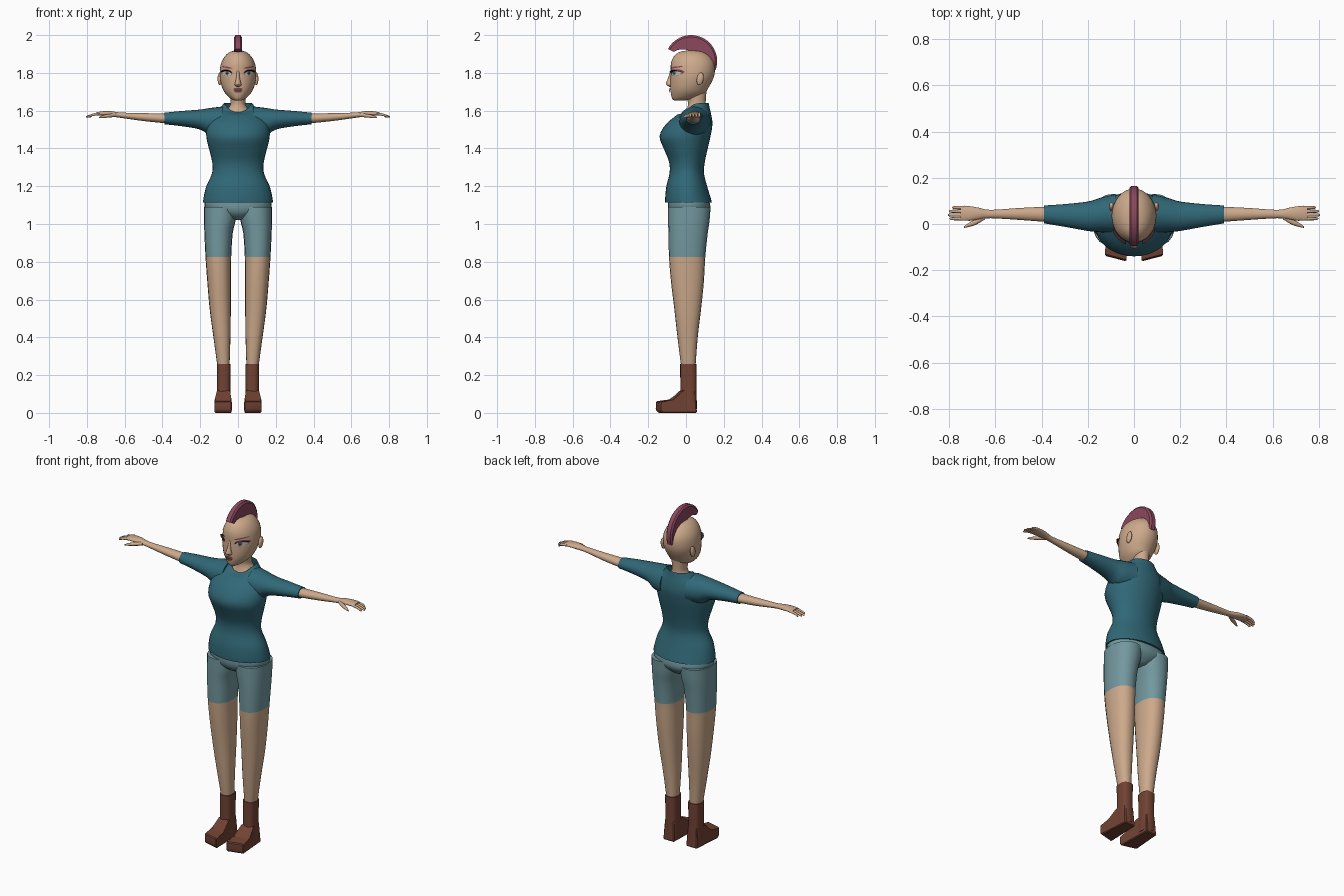
import bpy, bmesh, math
from mathutils import Vector, Matrix
from mathutils.bvhtree import BVHTree

cube = bpy.data.objects.get("Cube")
if cube:
    bpy.data.objects.remove(cube, do_unlink=True)


def material(name, rgb):
    m = bpy.data.materials.new(name)
    m.use_nodes = True
    color = (*rgb, 1)
    m.diffuse_color = color
    m.node_tree.nodes["Principled BSDF"].inputs["Base Color"].default_value = color
    return m


SKIN = material("skin", (0.61, 0.40, 0.26))
TEAL = material("teal shirt", (0.030, 0.138, 0.185))
DENIM = material("pale blue shorts", (0.17, 0.315, 0.345))
LEATHER = material("brown leather", (0.165, 0.055, 0.033))
HAIR = material("rose hair", (0.26, 0.065, 0.11))
LIP = material("lip", (0.20, 0.06, 0.065))
DARK = material("dark lash", (0.04, 0.02, 0.03))
WHITE = material("eye white", (0.55, 0.55, 0.55))
IRIS = material("blue grey iris", (0.09, 0.15, 0.19))


def finish(name, bm, mats, mirror=False, angle=50):
    bmesh.ops.recalc_face_normals(bm, faces=bm.faces)
    mesh = bpy.data.meshes.new(name)
    bm.to_mesh(mesh)
    bm.free()
    for m in mats:
        mesh.materials.append(m)
    mesh.shade_smooth()
    mesh.set_sharp_from_angle(angle=math.radians(angle))
    obj = bpy.data.objects.new(name, mesh)
    bpy.context.collection.objects.link(obj)
    if mirror:
        obj.modifiers.new("Mirror", "MIRROR").use_axis[0] = True
    return obj


def smooth_rows(rows, steps):
    """Pass a smooth curve through the cross-section rows."""
    out = []
    for i in range(len(rows) - 1):
        a, b, c, d = (rows[max(0, min(len(rows) - 1, i + k))] for k in (-1, 0, 1, 2))
        for s in range(steps):
            t = s / steps
            out.append([q + 0.5 * t * (r - p + t * (2*p - 5*q + 4*r - w + t * (3*(q - r) + w - p)))
                        for p, q, r, w in zip(a, b, c, d)])
    return out + [list(rows[-1])]


def loft(name, mats, axis, rows, steps=3, n=24, power=1.0, top=True,
         mirror=False, rule=None, shape=None):
    """Skin rows of (position, u_min, u_max, v_min, v_max) along an axis."""
    bm = bmesh.new()
    rings = []
    for t, u0, u1, v0, v1 in smooth_rows(rows, steps):
        ring = []
        for k in range(n):
            a = math.tau * k / n
            c, s = math.cos(a), math.sin(a)
            u = (u0 + u1) / 2 + (u1 - u0) / 2 * math.copysign(abs(c) ** power, c)
            v = (v0 + v1) / 2 + (v1 - v0) / 2 * math.copysign(abs(s) ** power, s)
            co = Vector((u, v, t) if axis == "z" else (t, u, v))
            ring.append(bm.verts.new(shape(co) if shape else co))
        rings.append(ring)
    for r, q in zip(rings, rings[1:]):
        for k in range(n):
            j = (k + 1) % n
            bm.faces.new((r[k], r[j], q[j], q[k]))
    bm.faces.new(rings[0])
    if top:
        bm.faces.new(rings[-1])
    if rule:
        for f in bm.faces:
            f.material_index = rule(f.calc_center_median())
    return finish(name, bm, mats, mirror)


def even(rows):
    """Expand (z, half_width, front, back) to a symmetric row."""
    return [(z, -w, w, f, b) for z, w, f, b in rows]


def ball(name, mat, center, size, tilt=0, mirror=False):
    bm = bmesh.new()
    bmesh.ops.create_uvsphere(bm, u_segments=16, v_segments=10, radius=1)
    bm.transform(Matrix.Translation(center) @ Matrix.Rotation(tilt, 4, "X")
                 @ Matrix.Diagonal((*size, 1)))
    return finish(name, bm, [mat], mirror)


# Shirt with a scooped neckline
def neckline(co):
    if co.z > 1.58:
        dip = max(0, min(1, (0.07 - co.y) / 0.06)) * max(0, 1 - (co.x / 0.085) ** 2)
        co.z -= 0.8 * dip * (co.z - 1.58)
    return co


loft("shirt_body", [TEAL], "z", even([
    (1.115, .185, -.11, .137), (1.14, .182, -.11, .13), (1.20, .168, -.104, .112),
    (1.27, .137, -.087, .095), (1.33, .137, -.09, .10), (1.40, .154, -.118, .115),
    (1.465, .168, -.14, .13), (1.53, .162, -.105, .14), (1.58, .13, -.045, .133),
    (1.61, .097, -.015, .126), (1.64, .076, 0, .12)]), n=32, top=False, shape=neckline)
loft("sleeve", [TEAL], "x", [
    (.08, -.04, .13, 1.46, 1.622), (.15, -.035, .112, 1.47, 1.614), (.20, -.03, .097, 1.5, 1.606),
    (.30, -.012, .086, 1.518, 1.598), (.39, .003, .08, 1.528, 1.589)], mirror=True)

# Arms and hands
loft("forearm", [SKIN], "x", [
    (.38, .009, .075, 1.533, 1.584), (.50, .018, .069, 1.545, 1.587), (.62, .025, .061, 1.562, 1.59),
    (.67, .02, .07, 1.568, 1.597), (.71, .014, .077, 1.572, 1.597), (.75, .016, .077, 1.575, 1.592)],
    mirror=True)
for i, finger in enumerate(("index", "middle", "ring", "little")):
    y, tip = .023 + .016 * i, (.797, .805, .80, .787)[i]
    loft(finger + "_finger", [SKIN], "x", [
        (.73, y - .008, y + .008, 1.577, 1.592), (.77, y - .007, y + .007, 1.571, 1.584),
        (tip - .006, y - .006, y + .006, 1.563, 1.574), (tip, y - .002, y + .002, 1.566, 1.570)],
        n=10, mirror=True)
loft("thumb", [SKIN], "x", [
    (.645, .02, .04, 1.567, 1.587), (.685, -.004, .022, 1.563, 1.583),
    (.72, -.014, .001, 1.56, 1.574), (.735, -.017, -.01, 1.561, 1.567)], n=10, mirror=True)

# Shorts and legs
loft("shorts_hips", [DENIM], "z", even([
    (1.02, .03, -.04, .08), (1.05, .12, -.08, .115), (1.09, .176, -.095, .13),
    (1.16, .165, -.09, .11)]), power=.9)
loft("leg", [SKIN, DENIM], "z", [
    (.24, .045, .108, -.025, .05), (.40, .04, .13, -.045, .062), (.55, .038, .15, -.062, .08),
    (.70, .037, .163, -.08, .095), (.825, .036, .172, -.09, .102), (.95, .028, .178, -.093, .115),
    (1.02, .012, .18, -.095, .125), (1.09, .002, .18, -.095, .13)],
    n=20, power=.88, mirror=True, rule=lambda c: int(c.z > .825))

# Boots
loft("boot_shaft", [LEATHER], "z", [
    (.02, .036, .114, -.03, .058), (.12, .04, .111, -.03, .056), (.26, .039, .112, -.031, .056)],
    n=20, power=.7, mirror=True)
bm = bmesh.new()
side = [(.058, 0), (-.145, 0), (-.16, .015), (-.157, .062), (-.085, .066), (-.03, .12), (.05, .12)]
loops = []
for sign in (-1, 1):
    loop = []
    for y, z in side:
        toe = max(0, min(1, (.03 - y) / .12))
        x = .075 + .004 * toe + sign * (.036 + .010 * toe - .12 * max(0, z - .066))
        loop.append(bm.verts.new((x, y + (.010 + .012 * sign) * toe, z)))
    loops.append(loop)
    bm.faces.new(loop)
for k in range(len(side)):
    j = (k + 1) % len(side)
    bm.faces.new((loops[0][k], loops[0][j], loops[1][j], loops[1][k]))
bmesh.ops.bevel(bm, geom=bm.edges[:], offset=.005, segments=1, affect="EDGES")
finish("boot_foot", bm, [LEATHER], mirror=True, angle=30)

# Neck and head
loft("neck", [SKIN], "z", even([
    (1.565, .09, -.012, .115), (1.60, .062, .003, .112), (1.63, .041, .01, .105),
    (1.66, .040, .008, .105), (1.72, .045, .0, .11)]))
head = loft("head", [SKIN], "z", even([
    (1.653, .016, -.06, -.015), (1.663, .038, -.073, .05), (1.69, .066, -.08, .098),
    (1.72, .083, -.083, .118), (1.76, .094, -.083, .14), (1.80, .097, -.081, .152),
    (1.85, .090, -.08, .150), (1.89, .068, -.062, .125), (1.912, .040, -.03, .09),
    (1.92, .008, .02, .045)]), n=32)
loft("nose", [SKIN], "z", even([
    (1.726, .010, -.088, -.06), (1.736, .018, -.102, -.06), (1.745, .016, -.107, -.06),
    (1.775, .010, -.094, -.06), (1.81, .008, -.083, -.06)]), n=12)
ball("ear", SKIN, (.097, .075, 1.768), (.011, .018, .034), tilt=-.2, mirror=True)

tree = BVHTree.FromPolygons([v.co for v in head.data.vertices],
                            [p.vertices[:] for p in head.data.polygons])


def face_y(x, z):
    hit = tree.ray_cast(Vector((x, -1, z)), Vector((0, 1, 0)))[0]
    return hit.y if hit else 0


def patch(name, mat, cx, cz, rx, rz, lift, tilt=0, mirror=True):
    """Thin almond plate laid on the face."""
    bm = bmesh.new()
    columns = []
    for i in range(13):
        s = -1 + i / 6
        h = rz * math.sqrt(max(0.01, 1 - s * s))
        x = cx + rx * s
        columns.append([bm.verts.new((x, face_y(x, z) - lift, z))
                        for z in (cz + tilt * s + h * k / 2 for k in range(-2, 3))])
    for a, b in zip(columns, columns[1:]):
        for k in range(4):
            bm.faces.new((a[k], b[k], b[k + 1], a[k + 1]))
    obj = finish(name, bm, [mat], mirror)
    for p in obj.data.polygons:
        if p.normal.y > 0:
            p.flip()
    return obj


# Face details
patch("eye_shadow", LIP, .060, 1.802, .030, .017, .002, .003)
patch("eye_white", WHITE, .060, 1.797, .025, .011, .004, .002)
patch("iris", IRIS, .058, 1.798, .010, .010, .006)
patch("pupil", DARK, .058, 1.798, .005, .005, .0075)
patch("eyebrow", HAIR, .058, 1.829, .029, .004, .004, .005)
patch("upper_lip", LIP, 0, 1.714, .025, .007, .005, mirror=False)
patch("lower_lip", LIP, 0, 1.702, .020, .007, .006, mirror=False)
patch("mouth_line", DARK, 0, 1.708, .023, .002, .0075, mirror=False)

# Eyelashes standing out from the upper lids
bm = bmesh.new()
pairs = []
for i in range(9):
    x = .034 + .052 * i / 8
    z = 1.800 + .009 * math.sin(math.pi * i / 8) + .004 * i / 8
    y = face_y(x, z)
    pairs.append([bm.verts.new((x + .006 * k * i / 8, y - .002 - .014 * k, z + .004 * k)) for k in (0, 1)])
for a, b in zip(pairs, pairs[1:]):
    bm.faces.new((a[0], b[0], b[1], a[1]))
finish("eyelash", bm, [DARK], mirror=True)

# Crest of hair sweeping over the skull
bm = bmesh.new()
previous = None
for i in range(25):
    t = i / 24
    a = math.radians(152 - 172 * t)
    inner = .105 - .06 * math.sin(math.pi * t)
    ring = []
    for w, r in ((-.02, inner), (-.02, .128), (-.012, .138), (.012, .138), (.02, .128), (.02, inner)):
        ring.append(bm.verts.new((w, .027 + r * math.cos(a), 1.862 + r * math.sin(a))))
    if previous:
        for k in range(6):
            j = (k + 1) % 6
            bm.faces.new((previous[k], previous[j], ring[j], ring[k]))
    if i in (0, 24):
        bm.faces.new(ring)
    previous = ring
finish("hair_crest", bm, [HAIR], angle=35)
